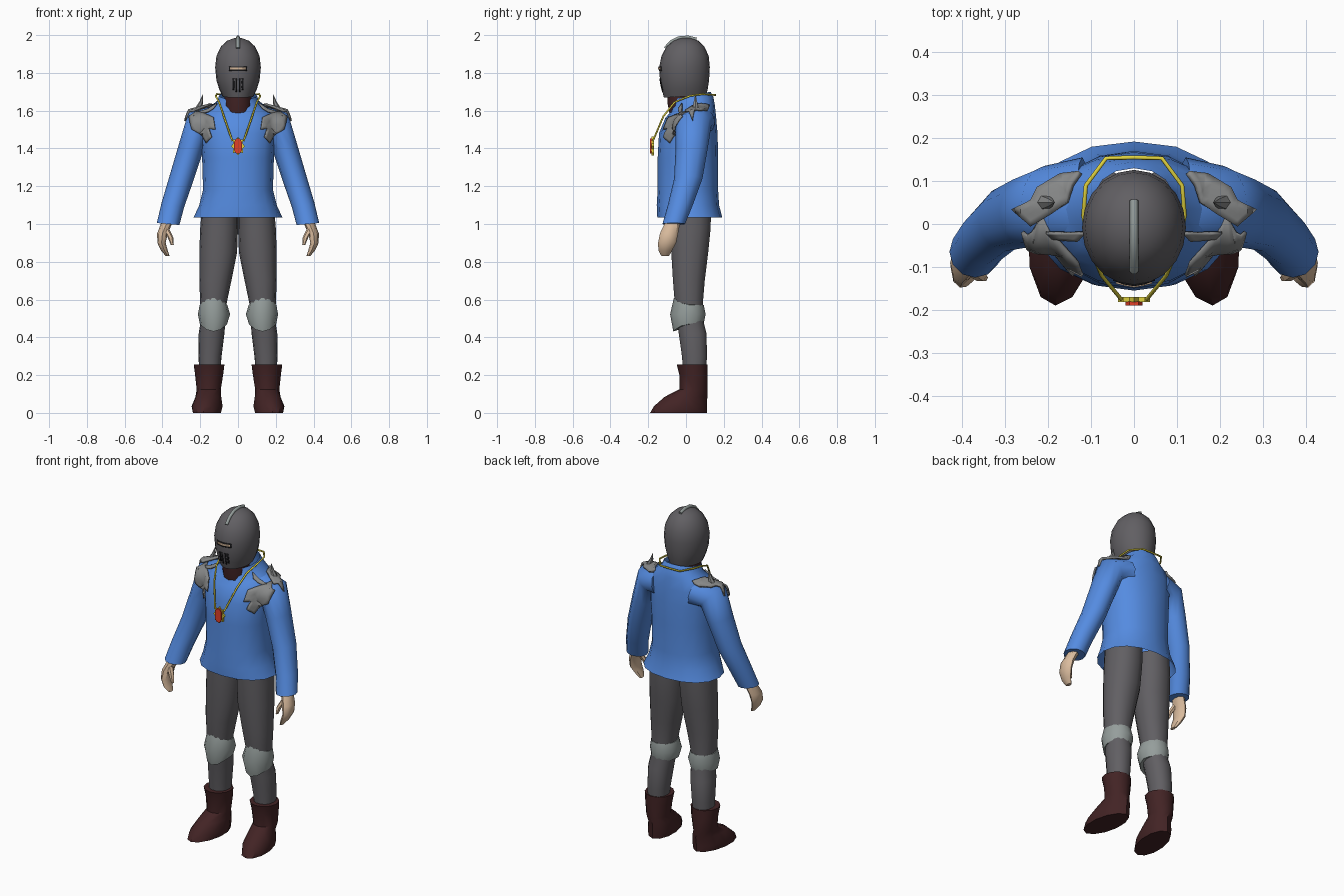
import bpy, bmesh, math
from mathutils import Vector
from mathutils.bvhtree import BVHTree

if "Cube" in bpy.data.objects:
    bpy.data.objects.remove(bpy.data.objects["Cube"])


def material(name, r, g, b):
    m = bpy.data.materials.new(name)
    m.diffuse_color = (r, g, b, 1)
    m.use_nodes = True
    m.node_tree.nodes["Principled BSDF"].inputs["Base Color"].default_value = m.diffuse_color
    return m


BLUE = material("blue cloth", 0.09, 0.26, 0.75)
GREY = material("dark grey", 0.12, 0.115, 0.125)
STEEL = material("pale steel", 0.30, 0.34, 0.33)
PLATE = material("worn plate", 0.24, 0.245, 0.245)
BOOT = material("dark red leather", 0.055, 0.017, 0.018)
SKIN = material("skin", 0.70, 0.50, 0.34)
GOLD = material("gold", 0.75, 0.65, 0.05)
RED = material("red gem", 0.75, 0.05, 0.02)
BLACK = material("black gap", 0.012, 0.012, 0.014)


def finish(name, bm, mat, mirror=False, angle=40):
    bmesh.ops.recalc_face_normals(bm, faces=bm.faces)
    me = bpy.data.meshes.new(name)
    bm.to_mesh(me)
    bm.free()
    me.materials.append(mat)
    me.shade_smooth()
    me.set_sharp_from_angle(angle=math.radians(angle))
    ob = bpy.data.objects.new(name, me)
    bpy.context.collection.objects.link(ob)
    if mirror:
        ob.modifiers.new("mirror", 'MIRROR').use_mirror_merge = False
    return ob


def loft(name, rings, mat, n=12, p=2.0, caps=(True, True), mirror=False, edit=None, angle=40):
    """Rings: x, y, z, rx, ry, [turn about y in degrees, [slope of z along y]]."""
    bm = bmesh.new()
    loops = []
    for r in rings:
        x, y, z, rx, ry, turn, slope = (list(r) + [0, 0])[:7]
        t = math.radians(turn)
        loop = []
        for i in range(n):
            a = 2 * math.pi * i / n
            c, s = math.cos(a), math.sin(a)
            u = rx * math.copysign(abs(c) ** (2 / p), c)
            v = ry * math.copysign(abs(s) ** (2 / p), s)
            co = Vector((x + u * math.cos(t), y + v, z + u * math.sin(t) + slope * v))
            loop.append(bm.verts.new(edit(co, -s) if edit else co))
        loops.append(loop)
    for a, b in zip(loops, loops[1:]):
        for i in range(n):
            j = (i + 1) % n
            bm.faces.new((a[i], a[j], b[j], b[i]))
    for use, loop in zip(caps, (loops[0], loops[-1])):
        if use:
            bm.faces.new(loop)
    return finish(name, bm, mat, mirror, angle)


def tube(name, pts, radius, mat, mirror=False):
    cu = bpy.data.curves.new(name, 'CURVE')
    cu.dimensions = '3D'
    cu.bevel_depth, cu.bevel_resolution, cu.use_fill_caps = radius, 1, True
    sp = cu.splines.new('POLY')
    sp.points.add(len(pts) - 1)
    for q, co in zip(sp.points, pts):
        q.co = (*co, 1)
    cu.materials.append(mat)
    ob = bpy.data.objects.new(name, cu)
    bpy.context.collection.objects.link(ob)
    if mirror:
        ob.modifiers.new("mirror", 'MIRROR').use_mirror_merge = False
    return ob


def surface(*obs):
    verts, faces = [], []
    for ob in obs:
        k = len(verts)
        verts += [v.co.copy() for v in ob.data.vertices]
        faces += [[k + i for i in f.vertices] for f in ob.data.polygons]
    return BVHTree.FromPolygons(verts, faces)


def plate(name, poly, tree, axis, lift, thick, mat, mirror=False):
    """Lay a flat outline onto a surface, seen from the front (y) or top (z)."""
    bm = bmesh.new()
    bm.faces.new([bm.verts.new((u, v, 0)) for u, v in poly])
    bmesh.ops.triangulate(bm, faces=bm.faces[:])
    bmesh.ops.subdivide_edges(bm, edges=bm.edges[:], cuts=3, use_grid_fill=True)
    for w in bm.verts:
        u, v = w.co.x, w.co.y
        start, ray = ((u, -1, v), (0, 1, 0)) if axis == 'y' else ((u, v, 3), (0, 0, -1))
        hit = tree.ray_cast(Vector(start), Vector(ray))[0]
        if hit is None:
            hit = tree.find_nearest(Vector((u, -0.1, v) if axis == 'y' else (u, v, 1.58)))[0]
        w.co = hit - Vector(ray) * lift
    ob = finish(name, bm, mat, mirror)
    so = ob.modifiers.new("thickness", 'SOLIDIFY')
    so.thickness, so.offset = thick, 0
    return ob


def prism(name, pts, y0, y1, mat):
    bm = bmesh.new()
    f = bm.faces.new([bm.verts.new((x, y0, z)) for x, z in pts])
    ext = bmesh.ops.extrude_face_region(bm, geom=[f])["geom"]
    bmesh.ops.translate(bm, vec=(0, y1 - y0, 0), verts=[g for g in ext if isinstance(g, bmesh.types.BMVert)])
    return finish(name, bm, mat, angle=20)


# Jacket body with flared hem and a V at the collar
def collar(co, front):
    if co.z > 1.64 and front > 0.9:
        co.z -= 0.05 if front > 0.99 else 0.015
    return co


jacket = loft("jacket_body", [
    (0, .02, 1.035, .235, .172), (0, .01, 1.10, .205, .165), (0, .01, 1.18, .185, .16),
    (0, .01, 1.35, .19, .16), (0, .012, 1.48, .20, .155), (0, .025, 1.56, .205, .135),
    (0, .035, 1.61, .165, .118, 0, .15), (0, .035, 1.645, .112, .11, 0, .25),
    (0, .03, 1.68, .10, .10, 0, .2)], BLUE, n=16, p=2.2, caps=(False, False), edit=collar, angle=60)
sleeve = loft("sleeve", [
    (.12, .05, 1.54, .085, .105, 80), (.21, .04, 1.525, .083, .095, 50),
    (.25, .03, 1.40, .067, .085, 20), (.30, .012, 1.24, .064, .075, 15),
    (.345, -.03, 1.10, .061, .066, 10), (.37, -.065, 1.0, .06, .06, 5)],
    BLUE, mirror=True, angle=60)

# Hands
loft("hand", [(.375, -.07, 1.01, .03, .04), (.40, -.09, .95, .028, .048), (.405, -.10, .90, .022, .048),
              (.39, -.11, .86, .018, .036), (.372, -.11, .83, .01, .02)], SKIN, n=8, mirror=True)
loft("thumb", [(.385, -.10, .98, .018, .018), (.358, -.12, .93, .015, .015),
               (.348, -.125, .89, .008, .009)], SKIN, n=6, mirror=True)

# Trousers
loft("trouser_leg", [
    (.095, .025, 1.10, .095, .11), (.10, .025, .98, .10, .108), (.105, .02, .85, .10, .10),
    (.12, .015, .70, .085, .086), (.13, .015, .58, .07, .076), (.13, .02, .50, .065, .07),
    (.14, .035, .42, .068, .075), (.148, .045, .30, .061, .068), (.15, .045, .20, .055, .06)],
    GREY, n=14, p=2.2, mirror=True, angle=60)


# Knee guards, pointed up and down at the front
def knee_point(co, front):
    co.z = .522 + (co.z - .522) * (1 + .75 * max(0, front) ** 2)
    return co


loft("knee_guard", [(.13, .015, .572, .073, .079), (.127, .01, .522, .085, .094),
                    (.13, .013, .470, .072, .08)], STEEL, mirror=True, edit=knee_point)


# Boots, toes turned slightly outward
def toe_out(co, front):
    if co.z < .1:
        co.x -= .12 * co.y
    return co


loft("boot", [(.153, .033, .255, .081, .082), (.153, .04, .20, .074, .075), (.155, .04, .125, .064, .075),
              (.157, .0, .085, .068, .113), (.16, -.03, .035, .082, .14), (.16, -.04, 0, .074, .15)],
     BOOT, n=12, mirror=True, edit=toe_out)

# Neck and helmet
loft("neck", [(0, -.01, 1.57, .075, .075), (0, -.02, 1.64, .072, .078), (0, -.02, 1.72, .072, .08)], BOOT)
helmet = loft("helmet", [
    (0, -.005, 1.675, .082, .112, 0, .05), (0, -.007, 1.715, .10, .122), (0, -.008, 1.76, .114, .13),
    (0, -.008, 1.83, .121, .134), (0, -.005, 1.89, .114, .125), (0, -.003, 1.94, .09, .10),
    (0, 0, 1.97, .058, .066), (0, 0, 1.984, .02, .025)], GREY, n=20, angle=60)
tube("helmet_crest", [(0, .055, 1.978), (0, .01, 1.989), (0, -.04, 1.985), (0, -.08, 1.964),
                      (0, -.11, 1.93)], .010, STEEL)

# Visor openings
face = surface(helmet)


def rect(x0, x1, z0, z1):
    return [(x0, z0), (x1, z0), (x1, z1), (x0, z1)]


plate("eye_slot", rect(-.048, .048, 1.809, 1.834), face, 'y', .001, .004, BLACK)
plate("eye_slot_gap", rect(-.042, .042, 1.817, 1.828), face, 'y', .004, .004, SKIN)
plate("breathing_slot", rect(.006, .014, 1.70, 1.77), face, 'y', .001, .004, BLACK, True)
plate("outer_breathing_slot", rect(.020, .030, 1.71, 1.77), face, 'y', .001, .004, BLACK, True)

# Torn shoulder armour lying on the jacket
cloth = surface(jacket, sleeve)
plate("chest_plate", [(.26, 1.57), (.215, 1.60), (.13, 1.565), (.12, 1.50), (.155, 1.505), (.14, 1.46),
                      (.168, 1.43), (.19, 1.47), (.245, 1.50)][::-1], cloth, 'y', .014, .008, PLATE, True)
plate("shoulder_plate", [(.125, .12), (.145, .09), (.155, .05), (.19, .025), (.24, -.005), (.28, .035),
                         (.24, .055), (.225, .085), (.17, .115)], cloth, 'z', .014, .012, PLATE, True)
plate("collar_shard", [(.11, -.02), (.13, -.04), (.19, -.034), (.205, -.02)],
      cloth, 'z', .014, .008, PLATE, True)
loft("shoulder_spike", [(.215, .05, 1.60, .022, .022), (.195, .05, 1.645, .011, .011),
                        (.186, .05, 1.685, .001, .001)], PLATE, n=6, mirror=True)

# Necklace
tube("necklace_chain", [(0, .155, 1.683), (.065, .153, 1.683), (.112, .09, 1.688), (.118, .02, 1.678),
                        (.10, -.06, 1.645), (.075, -.12, 1.57), (.03, -.175, 1.44)], .005, GOLD, True)
star = []
for i in range(16):
    r = 1 if i % 2 == 0 else .72
    a = 2 * math.pi * i / 16
    star.append((.037 * r * math.cos(a), 1.412 + .050 * r * math.sin(a)))
prism("pendant_frame", star, -.182, -.170, GOLD)
prism("pendant_gem", [(-.02, 1.39), (-.01, 1.372), (.01, 1.372), (.02, 1.39), (.02, 1.435), (.01, 1.452),
                      (-.01, 1.452), (-.02, 1.435)], -.190, -.180, RED)
